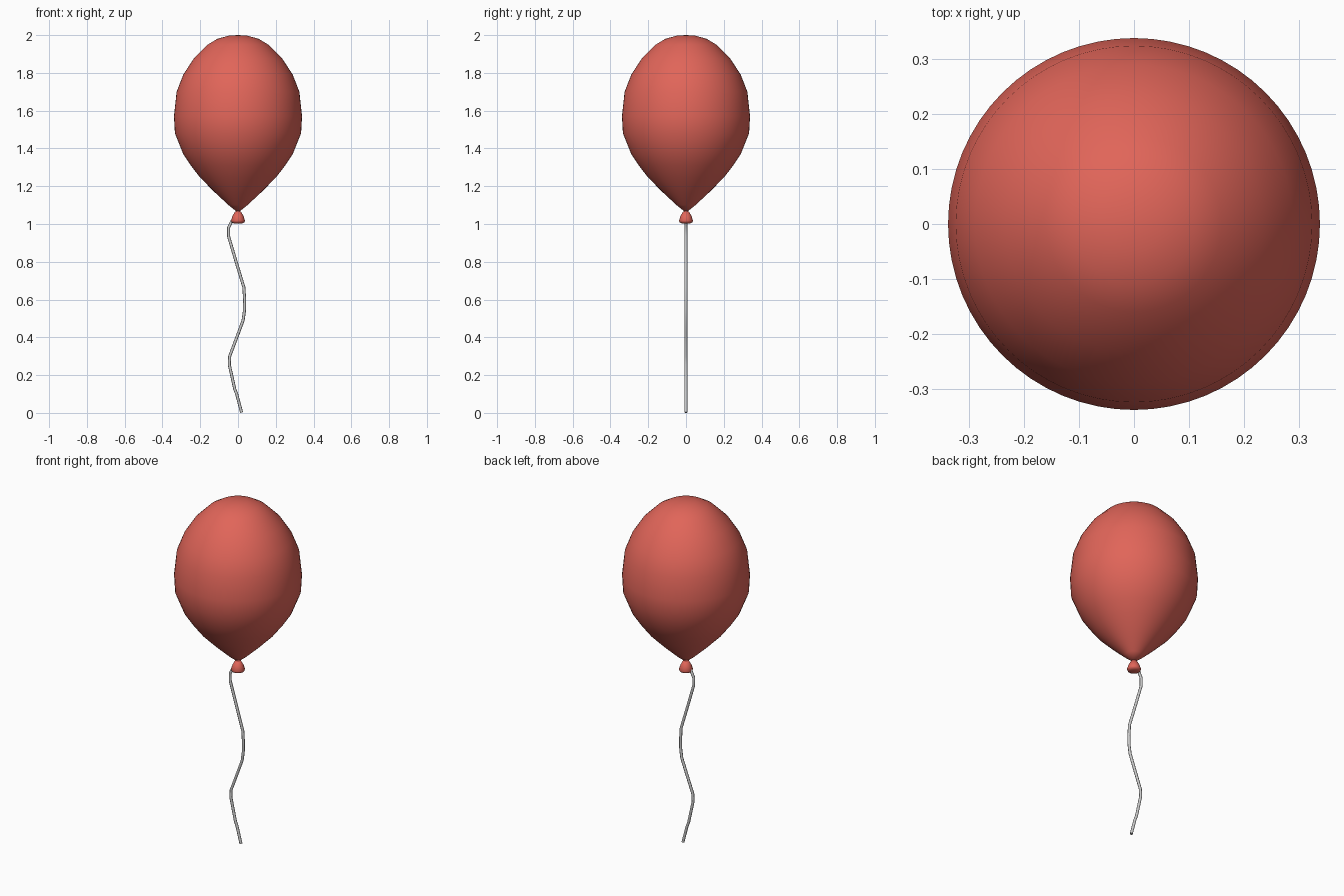
import bpy, math

if "Cube" in bpy.data.objects:
    bpy.data.objects.remove(bpy.data.objects["Cube"])

red = bpy.data.materials.new("balloon_red")
red.diffuse_color = (0.75, 0.13, 0.10, 1)
red.use_nodes = True
red.node_tree.nodes["Principled BSDF"].inputs["Base Color"].default_value = red.diffuse_color


def lathe(name, profile, segments):
    """Revolve (radius, height) points about z; zero radius makes a pole."""
    verts, faces, rings = [], [], []
    for r, z in profile:
        n = 1 if r == 0 else segments
        rings.append(range(len(verts), len(verts) + n))
        for i in range(n):
            a = 2 * math.pi * i / segments
            verts.append((r * math.cos(a), r * math.sin(a), z))
    for lo, hi in zip(rings, rings[1:]):
        for i in range(segments):
            j = (i + 1) % segments
            quad = [lo[i % len(lo)], lo[j % len(lo)], hi[j % len(hi)], hi[i % len(hi)]]
            faces.append(list(dict.fromkeys(quad)))
    mesh = bpy.data.meshes.new(name)
    mesh.from_pydata(verts, [], faces)
    mesh.materials.append(red)
    obj = bpy.data.objects.new(name, mesh)
    bpy.context.collection.objects.link(obj)
    bpy.context.view_layer.objects.active = obj
    obj.select_set(True)
    bpy.ops.object.shade_smooth_by_angle(angle=math.radians(50))
    obj.select_set(False)
    return obj


# Inflated body
lathe("balloon_body", [
    (0, 1.06), (0.05, 1.10), (0.12, 1.165), (0.20, 1.245), (0.25, 1.31),
    (0.29, 1.37), (0.334, 1.48), (0.339, 1.57), (0.325, 1.70), (0.29, 1.79),
    (0.235, 1.875), (0.16, 1.95), (0.11, 1.98), (0.05, 1.997), (0, 2.0)], 64)

# Tied knot with flared lip
lathe("knot", [
    (0, 1.002), (0.022, 1.003), (0.034, 1.009), (0.037, 1.018),
    (0.030, 1.040), (0.016, 1.066), (0, 1.070)], 32)

# Wavy string swept along a path in the xz plane
path = [(-0.012, 1.04), (-0.033, 1.015), (-0.050, 0.98), (-0.050, 0.935),
        (-0.010, 0.80), (0.031, 0.665), (0.035, 0.60), (0.034, 0.54),
        (0.027, 0.49), (0.003, 0.425), (-0.044, 0.30), (-0.046, 0.255),
        (-0.017, 0.125), (-0.007, 0.10), (0.019, 0.002)]
curve = bpy.data.curves.new("string", 'CURVE')
curve.dimensions = '3D'
curve.bevel_depth = 0.008
curve.bevel_resolution = 2
curve.use_fill_caps = True
spline = curve.splines.new('POLY')
spline.points.add(len(path) - 1)
for p, (x, z) in zip(spline.points, path):
    p.co = (x, 0, z, 1)
string = bpy.data.objects.new("string", curve)
bpy.context.collection.objects.link(string)
